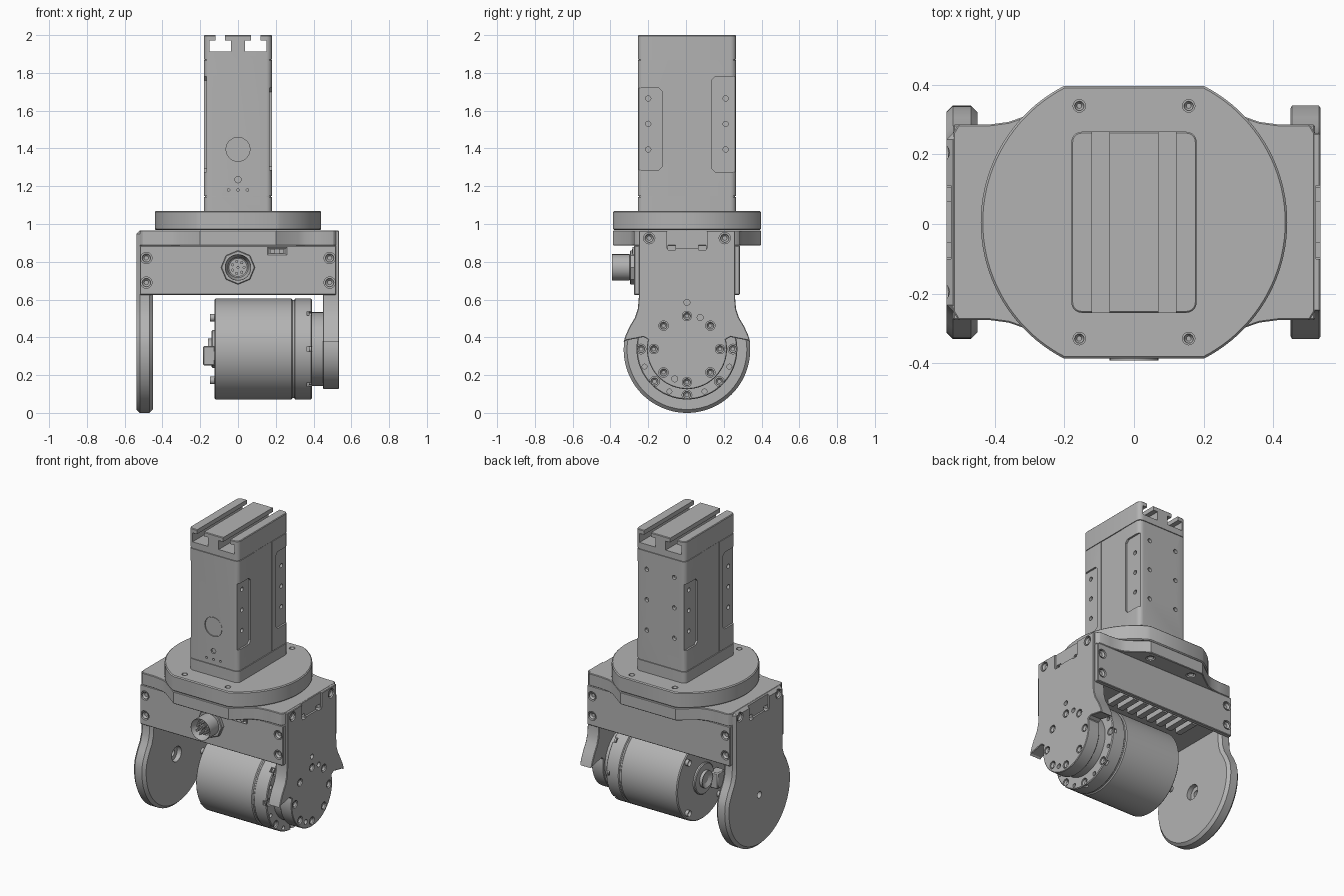
import bpy, bmesh
from math import sin, cos, radians, pi

if "Cube" in bpy.data.objects:
    bpy.data.objects.remove(bpy.data.objects["Cube"], do_unlink=True)

GREY = (0.45, 0.45, 0.45, 1)
metal = bpy.data.materials.new("machined grey")
metal.use_nodes = True
metal.diffuse_color = GREY
metal.node_tree.nodes["Principled BSDF"].inputs["Base Color"].default_value = GREY
parts = []
AXLE = 0.338


def prism(name, pts, axis, lo, hi, bevel=0, cup=0):
    """Extrude a 2D outline along an axis; cup sinks a socket into the +end."""
    place = {"x": lambda a, b, c: (c, a, b), "y": lambda a, b, c: (a, c, b),
             "z": lambda a, b, c: (a, b, c)}[axis]
    bm = bmesh.new()
    low = [bm.verts.new(place(a, b, lo)) for a, b in pts]
    high = [bm.verts.new(place(a, b, hi)) for a, b in pts]
    n = len(pts)
    bm.faces.new(low)
    end = bm.faces.new(high)
    for i in range(n):
        bm.faces.new((low[i], low[(i + 1) % n], high[(i + 1) % n], high[i]))
    bmesh.ops.recalc_face_normals(bm, faces=bm.faces)
    if cup:
        bmesh.ops.inset_region(bm, faces=[end], thickness=cup, use_even_offset=True)
        shift = [0, 0, 0]
        shift["xyz".index(axis)] = (lo - hi) * 0.6
        bmesh.ops.translate(bm, vec=shift, verts=end.verts)
    me = bpy.data.meshes.new(name)
    bm.to_mesh(me)
    bm.free()
    me.materials.append(metal)
    ob = bpy.data.objects.new(name, me)
    bpy.context.collection.objects.link(ob)
    if bevel:
        mod = ob.modifiers.new("Bevel", "BEVEL")
        mod.width, mod.segments, mod.limit_method = bevel, 1, "ANGLE"
        mod.angle_limit = radians(50)
    parts.append(ob)
    return ob


def arc(a, b, r, start, stop, n):
    return [(a + r * cos(radians(start + (stop - start) * i / n)),
             b + r * sin(radians(start + (stop - start) * i / n))) for i in range(n + 1)]


def circle(a, b, r, n=24):
    return arc(a, b, r, 0, 360, n)[:-1]


def rect(a0, a1, b0, b1):
    return [(a0, b0), (a1, b0), (a1, b1), (a0, b1)]


def rounded(w, h, r):
    return [p for sx, sy, s in ((1, 1, 0), (-1, 1, 90), (-1, -1, 180), (1, -1, 270))
            for p in arc(sx * (w - r), sy * (h - r), r, s, s + 90, 5)]


def mirrored(half):
    return half + [(-a, b) for a, b in reversed(half) if abs(a) > 1e-5]


def cut(ob, cutters):
    """Subtract the cutters and remove them."""
    for c in cutters:
        parts.remove(c)
    bpy.ops.object.select_all(action="DESELECT")
    for c in cutters:
        c.select_set(True)
    tool = cutters[0]
    bpy.context.view_layer.objects.active = tool
    if len(cutters) > 1:
        bpy.ops.object.join()
    mod = ob.modifiers.new("Cut", "BOOLEAN")
    mod.object, mod.solver, mod.use_self = tool, "EXACT", True
    bpy.context.view_layer.objects.active = ob
    for m in list(ob.modifiers):
        bpy.ops.object.modifier_apply(modifier=m.name)
    bpy.data.objects.remove(tool, do_unlink=True)


def holes(axis, face, sign, spots, r, depth=0.02):
    return [prism("hole", circle(a, b, r, 16), axis, face - sign * depth, face + sign * 0.02)
            for a, b in spots]


def screws(axis, face, sign, spots, r, depth=0.02):
    """Socket-head screws sitting in counterbores; returns the cutters."""
    for a, b in spots:
        prism("screw_head", circle(a, b, r * 0.75, 16), axis, face - sign * (depth + 0.002),
              face - sign * 0.004, cup=r * 0.35)
    return holes(axis, face, sign, spots, r, depth)


# Column with T-slots, side pockets, seams and holes
column = prism("column", rounded(0.18, 0.26, 0.03), "z", 1.06, 2.0, 0.004)
tools = []
for s in (-1, 1):
    tools.append(prism("slot_neck", rect(s * 0.095 - 0.025, s * 0.095 + 0.025, 1.95, 2.1), "y", -0.4, 0.4))
    tools.append(prism("slot_base", rect(s * 0.095 - 0.057, s * 0.095 + 0.057, 1.913, 1.972), "y", -0.4, 0.4))
    for side, z0, z1 in ((-1, 1.285, 1.72), (1, 1.275, 1.78)):
        y = s * side
        outline = [(y * 0.3, z0), (y * 0.15, z0), (y * 0.13, z0 + 0.02),
                   (y * 0.13, z1 - 0.02), (y * 0.15, z1), (y * 0.3, z1)]
        tools.append(prism("pocket", outline, "x", s * 0.168, s * 0.3))
        tools += holes("x", s * 0.168, s, [(y * 0.205, z) for z in (1.395, 1.53, 1.665)], 0.014)
    tools.append(prism("strip", rect(-0.097, 0.093, 1.145, 1.87), "x", s * 0.176, s * 0.3))
tools += holes("y", 0.26, 1, [(x, z) for x in (-0.1, 0.1) for z in (1.35, 1.55, 1.75)], 0.014)
tools += holes("y", -0.26, -1, [(-0.05, 1.18), (0, 1.18), (0.05, 1.18)], 0.007)
tools += holes("y", -0.26, -1, [(0, 1.395)], 0.064, 0.008)
tools += holes("y", -0.26, -1, [(0, 1.235)], 0.017, 0.01)
cut(column, tools)
for i, z in enumerate((1.145, 1.87)):
    seam = prism("seam_cutter", rounded(0.3, 0.4, 0.03), "z", z - 0.002, z + 0.002)
    inner = prism("seam_core", rounded(0.174, 0.254, 0.027), "z", z - 0.01, z + 0.01)
    cut(seam, [inner])
    cut(column, [seam])
prism("window_cover", circle(0, 1.395, 0.06, 32), "y", -0.258, -0.25)

# Round flange with two flats
flange = prism("flange", arc(0, 0, 0.44, -62.7, 62.7, 40) + arc(0, 0, 0.44, 117.3, 242.7, 40),
               "z", 0.968, 1.07, 0.006)
corners = [(x, y) for x in (-0.157, 0.157) for y in (-0.334, 0.334)]
cut(flange, screws("z", 1.07, 1, corners, 0.018))

# Bracket under the flange, swelling out to the flats
quarter = [(0.52, 0.255), (0.505, 0.28), (0.42, 0.28), (0.36, 0.288), (0.32, 0.302), (0.2, 0.391)]
front_half = [(x, -y) for x, y in reversed(quarter)]
bracket = prism("bracket", mirrored(front_half + quarter), "z", 0.885, 0.966, 0.004)
cut(bracket, screws("z", 0.885, -1, corners, 0.028))
prism("bracket_core", rect(-0.46, 0.46, -0.256, 0.256), "z", 0.67, 0.89)
for i in range(8):
    prism("terminal_fin", rect(-0.29 + i * 0.075, -0.25 + i * 0.075, 0.08, 0.23), "z", 0.635, 0.68)

# Front and back beams
bolts = [(s * 0.485, z) for s in (-1, 1) for z in (0.69, 0.82)]
for s, label in ((-1, "front_beam"), (1, "back_beam")):
    beam = prism(label, rect(-0.52, 0.52, 0.625, 0.886), "y", s * 0.25, s * 0.28, 0.004)
    cut(beam, screws("y", s * 0.28, s, bolts, 0.03))

# Side plates sharing the same shoulders
shoulder = [(0.325, 0.41), (0.302, 0.46), (0.275, 0.505), (0.26, 0.55), (0.255, 0.61), (0.255, 0.965)]
disc_end = arc(0, 0.335, 0.335, -90, 8, 24)
hook_end = arc(0, AXLE, 0.212, -90, 14, 20) + [(0.23, 0.402), (0.325, 0.383), (0.336, 0.372)]
idler = prism("idler_plate", mirrored(disc_end + shoulder), "x", -0.45, -0.538, 0.018)
drive = prism("drive_plate", mirrored(hook_end + shoulder), "x", 0.45, 0.535, 0.012)
for plate, s, face in ((idler, -1, 0.538), (drive, 1, 0.535)):
    tools = [prism("notch", rect(-0.105, 0.105, 0.87, 1), "x", s * (face - 0.012), s * 0.6)]
    for y in (-0.08, 0.08):
        tools.append(prism("slit", rect(y - 0.02, y + 0.02, 0.862, 0.89), "x", s * 0.5, s * 0.6))
    tools += screws("x", s * face, s, [(-0.2, 0.925), (0.2, 0.925)], 0.03)
    tools += holes("z", 0.965, 1, [(s * 0.452, -0.125), (s * 0.452, 0.125)], 0.02)
    if s > 0:
        tools += screws("x", face, s, circle(0, AXLE, 0.175, 8), 0.025)
        tools += holes("x", face, s, [(0, 0.585), (0.07, 0.505), (-0.065, 0.18)], 0.016)
    else:
        tools += holes("x", -face, -1, [(0, AXLE)], 0.022, 0.2)
        tools += holes("x", -0.45, 1, [(0, AXLE)], 0.05, 0.03)
    cut(plate, tools)

# Drive motor, drawn as stacked cylinders along the axle
for label, r, x0, x1, bev in (("motor_body", 0.267, -0.125, 0.288, 0.006), ("motor_seam", 0.26, 0.28, 0.305, 0),
                              ("output_hub", 0.195, 0.38, 0.46, 0.004), ("rear_hub", 0.1, -0.14, -0.12, 0.005)):
    prism(label, circle(0, AXLE, r, 64), "x", x0, x1, bev)
ring = prism("motor_ring", circle(0, AXLE, 0.267, 64), "x", 0.298, 0.392, 0.005)
rim = [p for p in circle(0, AXLE, 0.243, 8)]
dots = [(0.243 * cos(a), AXLE + 0.243 * sin(a)) for a in (pi / 8 * k for k in range(1, 16, 2))]
tools = screws("x", 0.392, 1, rim, 0.026, 0.015) + holes("x", 0.392, 1, dots, 0.013)
for k in range(8):
    a = pi / 4 * k
    y, z = 0.262 * cos(a), AXLE + 0.262 * sin(a)
    tools.append(prism("port", rect(y - 0.014, y + 0.014, z - 0.014, z + 0.014), "x", 0.365, 0.385))
cut(ring, tools)
prism("axle_nut", circle(0, AXLE, 0.055, 24), "x", -0.135, -0.16, cup=0.025)
prism("cable_block", rect(-0.15, -0.07, 0.25, 0.355), "x", -0.185, -0.12, 0.006)
for y, z in circle(0, AXLE, 0.235, 8)[1::2]:
    prism("motor_screw", circle(y, z, 0.02, 16), "x", -0.12, -0.147, cup=0.009)

# Round plug connector and small socket on the front beam
prism("plug_flange", circle(0, 0.77, 0.09, 8), "y", -0.275, -0.302, 0.004)
prism("plug_barrel", circle(0, 0.77, 0.07, 32), "y", -0.3, -0.402, 0.005, cup=0.017)
for a, z in circle(0, 0.77, 0.032, 7) + [(0, 0.77)]:
    prism("plug_pin", circle(a, z, 0.008, 8), "y", -0.33, -0.39)
prism("socket", rect(0.155, 0.26, 0.835, 0.877), "y", -0.275, -0.288, cup=0.01)
for x in (0.185, 0.23):
    prism("socket_tab", rect(x - 0.012, x + 0.012, 0.845, 0.867), "y", -0.275, -0.292)

# Centre the whole assembly and shade it
bpy.ops.object.select_all(action="DESELECT")
for ob in parts:
    for v in ob.data.vertices:
        v.co.y += 0.005
    ob.select_set(True)
bpy.context.view_layer.objects.active = column
bpy.ops.object.shade_smooth_by_angle(angle=radians(30))
